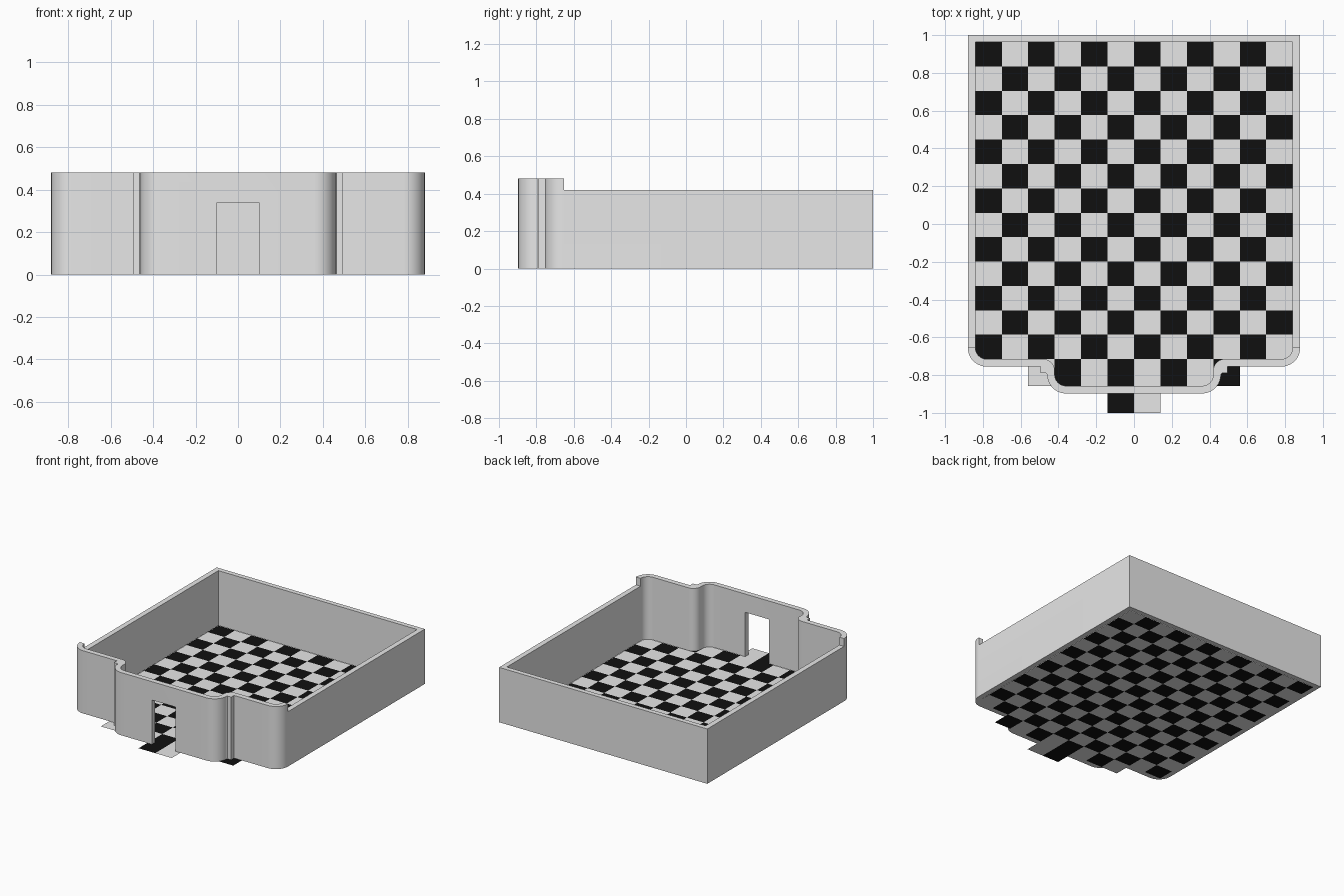
import bpy, bmesh
from math import sin, cos, radians

cube = bpy.data.objects.get("Cube")
if cube:
    bpy.data.objects.remove(cube, do_unlink=True)


def material(name, value):
    m = bpy.data.materials.new(name)
    m.use_nodes = True
    colour = (value, value, value, 1)
    m.diffuse_color = colour
    m.node_tree.nodes["Principled BSDF"].inputs["Base Color"].default_value = colour
    return m


grey = material("light grey", 0.8)
black = material("tile black", 0.005)


def add_object(name, bm, *mats):
    me = bpy.data.meshes.new(name)
    bm.to_mesh(me)
    bm.free()
    for m in mats:
        me.materials.append(m)
    ob = bpy.data.objects.new(name, me)
    bpy.context.collection.objects.link(ob)
    return ob


def prism(name, outline, z0, z1):
    bm = bmesh.new()
    face = bm.faces.new([bm.verts.new((x, y, z0)) for x, y in outline])
    top = bmesh.ops.extrude_face_region(bm, geom=[face])["geom"]
    verts = [v for v in top if isinstance(v, bmesh.types.BMVert)]
    bmesh.ops.translate(bm, verts=verts, vec=(0, 0, z1 - z0))
    bmesh.ops.recalc_face_normals(bm, faces=bm.faces)
    return add_object(name, bm, grey)


def arc(cx, cy, r, a0, a1, n=10):
    angles = [radians(a0 + (a1 - a0) * i / n) for i in range(n + 1)]
    return [(cx + r * cos(a), cy + r * sin(a)) for a in angles]


def mirrored(half):
    return half + [(-x, y) for x, y in reversed(half)]


def rect(x0, x1, y0, y1):
    return [(x0, y0), (x1, y0), (x1, y1), (x0, y1)]


# Wall outlines: left half from the back corner round to the front bay
outer = mirrored([(-0.88, 1.0)] + arc(-0.78, -0.655, 0.1, 180, 270)
                 + [(-0.495, -0.755), (-0.495, -0.79), (-0.465, -0.79)]
                 + arc(-0.36, -0.797, 0.1, 180, 270))
inner = mirrored([(-0.84, 0.963)] + arc(-0.78, -0.655, 0.06, 180, 270)
                 + arc(-0.48, -0.775, 0.06, 90, 0)
                 + arc(-0.36, -0.797, 0.06, 180, 270))

# Outer wall, hollowed, lowered behind the front, with a doorway
wall = prism("room_wall", outer, 0.001, 0.48)
cutters = [
    prism("room_cutter", inner, -0.1, 0.6),
    prism("height_cutter", rect(-1.2, 1.2, -0.652, 1.2), 0.42, 0.7),
    prism("door_cutter", rect(-0.1, 0.1, -1.1, -0.82), -0.2, 0.34),
]
bpy.ops.object.select_all(action="DESELECT")
bpy.context.view_layer.objects.active = wall
wall.select_set(True)
for c in cutters:
    c.hide_render = True
    mod = wall.modifiers.new(c.name, "BOOLEAN")
    mod.operation = "DIFFERENCE"
    mod.solver = "EXACT"
    mod.object = c
    bpy.ops.object.modifier_apply(modifier=mod.name)
    bpy.data.objects.remove(c, do_unlink=True)
bpy.ops.object.shade_smooth_by_angle(angle=radians(30))

# Chequered floor: main room, bay row and doorstep row
tile = 0.14
depth = (0.963 + 0.715) / 13
rows = [(0.963 - depth * r, 0.963 - depth * (r + 1), range(12), r) for r in range(13)]
rows.append((-0.715, -0.857, range(2, 10), 13))
rows.append((-0.857, -1.0, range(5, 7), 13))
bm = bmesh.new()
for y1, y0, columns, parity in rows:
    for c in columns:
        x = -0.84 + tile * c
        f = bm.faces.new([bm.verts.new((px, py, 0)) for px, py in rect(x, x + tile, y0, y1)])
        f.material_index = 1 if (parity + c) % 2 == 0 else 0
bmesh.ops.remove_doubles(bm, verts=bm.verts, dist=0.0005)
add_object("chequered_floor", bm, grey, black)
